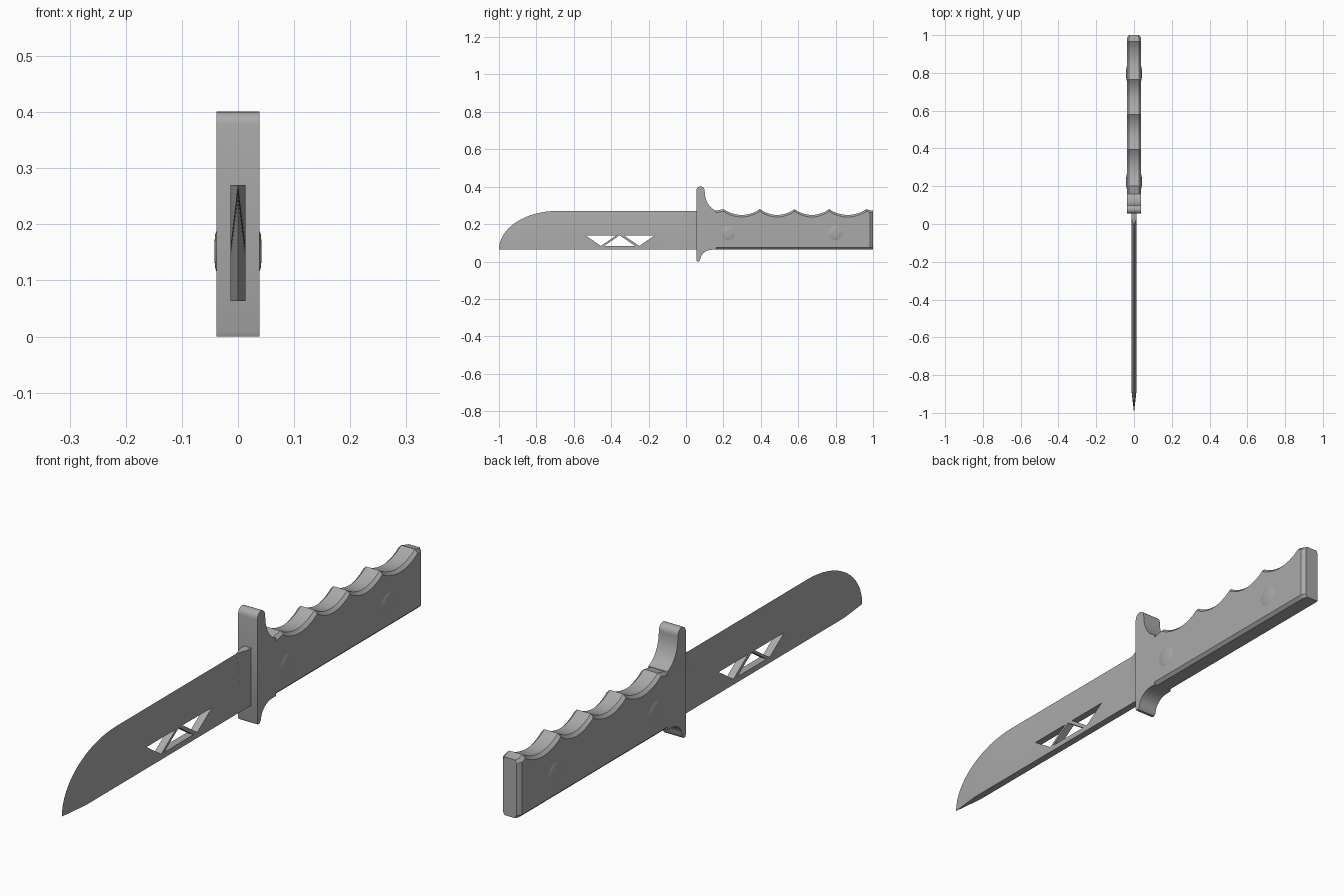
import bpy, bmesh, math

cube = bpy.data.objects.get("Cube")
if cube:
    bpy.data.objects.remove(cube)

steel = bpy.data.materials.new("grey_steel")
steel.use_nodes = True
GREY = (0.4, 0.4, 0.4, 1)
steel.diffuse_color = GREY
steel.node_tree.nodes["Principled BSDF"].inputs["Base Color"].default_value = GREY

BOTTOM, TOP, HALF, THIN = 0.063, 0.27, 0.038, 0.0135


def make_object(name, verts, faces, smooth=True):
    mesh = bpy.data.meshes.new(name)
    mesh.from_pydata(verts, [], faces)
    bm = bmesh.new()
    bm.from_mesh(mesh)
    bmesh.ops.remove_doubles(bm, verts=bm.verts, dist=1e-5)
    bmesh.ops.recalc_face_normals(bm, faces=bm.faces)
    bm.to_mesh(mesh)
    bm.free()
    mesh.materials.append(steel)
    obj = bpy.data.objects.new(name, mesh)
    bpy.context.collection.objects.link(obj)
    if smooth:
        bpy.ops.object.select_all(action='DESELECT')
        obj.select_set(True)
        bpy.context.view_layer.objects.active = obj
        bpy.ops.object.shade_smooth_by_angle(angle=math.radians(30))
    return obj


def loft(name, rings, smooth=True):
    """Skin equal-length rings of points and cap both ends."""
    n = len(rings[0])
    verts = [p for ring in rings for p in ring]
    faces = [(r * n + i, r * n + (i + 1) % n, (r + 1) * n + (i + 1) % n, (r + 1) * n + i)
             for r in range(len(rings) - 1) for i in range(n)]
    faces += [tuple(range(n)), tuple(range(len(verts) - n, len(verts)))]
    return make_object(name, verts, faces, smooth)


def extrude(name, profile, half, smooth=True):
    """Extrude a (y, z) profile sideways to both sides."""
    return loft(name, [[(s * half, y, z) for y, z in profile] for s in (-1, 1)], smooth)


def arc(cy, cz, ry, rz, start, end, steps):
    angles = [math.radians(start + (end - start) * i / steps) for i in range(steps + 1)]
    return [(cy + ry * math.cos(a), cz + rz * math.sin(a)) for a in angles]


# Blade: flat lower body, with a bevel from the ridge to the sharp upper edge
STEPS = 16
edge = [(-0.01, TOP)] + arc(-0.69, BOTTOM, 0.31, TOP - BOTTOM, 90, 180, STEPS)
ridge = [(-0.01, 0.16)] + arc(-0.70, BOTTOM, 0.18, 0.16 - BOTTOM, 90, 180, STEPS)
n = len(edge)
verts = [(0, y, z) for y, z in edge]
verts += [(s * THIN, y, z) for s in (-1, 1) for y, z in ridge]
verts += [(s * THIN, -0.01, BOTTOM) for s in (-1, 1)]
left, right, low_l, low_r = n, 2 * n, 3 * n, 3 * n + 1
faces = []
for side, low in ((left, low_l), (right, low_r)):
    faces += [(i, i + 1, side + i + 1, side + i) for i in range(n - 1)]
    faces.append(tuple(range(side, side + n)) + (low,))
faces.append((low_l, left + n - 1, n - 1, right + n - 1, low_r))
faces.append((0, left, low_l, low_r, right))
blade = make_object("blade", verts, faces)

# Three triangular openings through the blade
for i, (mid, wide, tip) in enumerate(((-0.455, 0.14, 0.083), (-0.355, 0.083, 0.14),
                                      (-0.25, 0.14, 0.083))):
    cutter = extrude(f"opening_cutter_{i}",
                     [(mid - 0.083, wide), (mid + 0.083, wide), (mid, tip)], 0.1, False)
    cutter.hide_render = True
    cutter.hide_viewport = True
    cut = blade.modifiers.new("opening", 'BOOLEAN')
    cut.operation, cut.solver, cut.object = 'DIFFERENCE', 'EXACT', cutter

# Blade root: the wedge opens into a full rectangle at the guard
section = [(-THIN, BOTTOM), (THIN, BOTTOM), (THIN, 0.16)]
loft("blade_root", [[(x, y, z) for x, z in section + [(w, TOP), (-w, TOP), (-THIN, 0.16)]]
                    for y, w in ((-0.01, 0.0004), (0.03, THIN), (0.06, THIN))])

# Guard: rounded tips, with concave sweeps into the handle
START = 0.16
guard = [(0.055, 0.008), (0.058, 0.0), (0.068, 0.0), (0.075, 0.008)]
guard += arc(0.14, 0.008, 0.064, BOTTOM - 0.008, 170, 90, 8)
guard += [(START, BOTTOM), (START, 0.271)]
guard += arc(0.18, 0.375, 0.08, 0.106, 255, 180, 10)
guard += arc(0.0775, 0.378, 0.0225, 0.023, 0, 180, 10)
extrude("guard", guard, HALF)

# Handle: chamfered section following four finger grooves
PEAKS = (0.20, 0.395, 0.58, 0.765, 0.965)
stations = [(START, 0.271)]
for a, b in zip(PEAKS, PEAKS[1:]):
    stations += [(a + (b - a) * t / 12, 0.28 - 0.031 * math.sin(math.pi * t / 12) ** 0.8)
                 for t in range(12)]
stations += [(PEAKS[-1], 0.28), (0.985, 0.274), (1.0, 0.272)]


def handle_ring(y, top):
    c = 0.011
    w = HALF if y < 0.99 else HALF - c
    inner = HALF - c if y < 0.99 else HALF - 1.5 * c
    half_ring = [(inner, BOTTOM), (w, BOTTOM + c), (w, top - c), (inner, top)]
    return [(x, y, z) for x, z in half_ring] + [(-x, y, z) for x, z in reversed(half_ring)]


loft("handle", [handle_ring(y, top) for y, top in stations])

# Rivets: shallow domes on both sides
for side, label in ((1, "left"), (-1, "right")):
    for place, y in (("front", 0.225), ("rear", 0.797)):
        rings = [[(side * x, y + r * math.cos(a), 0.152 + r * math.sin(a))
                  for a in (math.tau * k / 24 for k in range(24))]
                 for x, r in ((0.03, 0.038), (0.038, 0.038), (0.0405, 0.03), (0.042, 0.015))]
        loft(f"{place}_rivet_{label}", rings)
